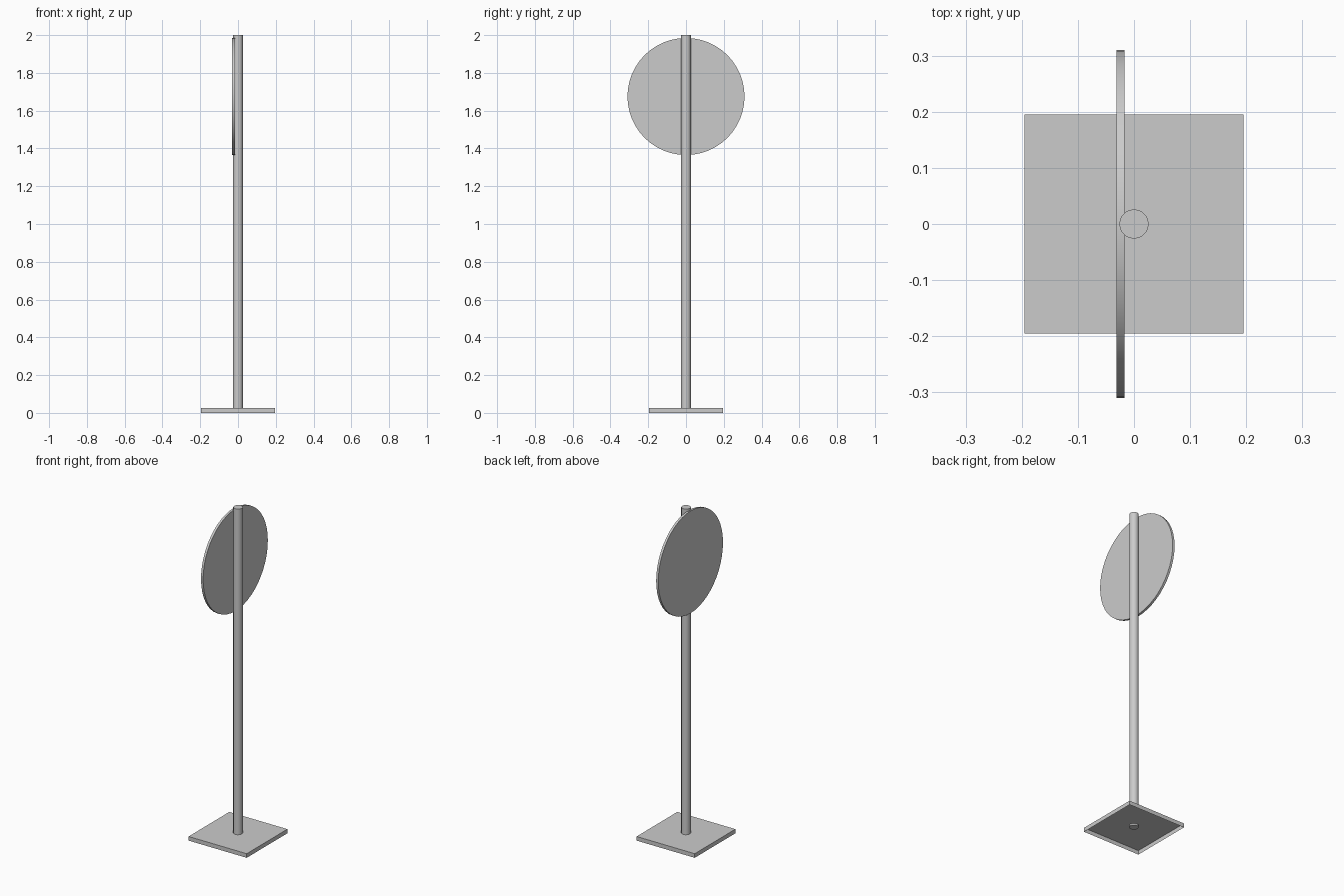
import bpy
import bmesh
import math
from mathutils import Matrix

cube = bpy.data.objects.get("Cube")
if cube:
    bpy.data.objects.remove(cube, do_unlink=True)

# Single plain grey finish
GREY = (0.6, 0.6, 0.6, 1.0)
grey = bpy.data.materials.new("plain grey")
grey.use_nodes = True
grey.diffuse_color = GREY
grey.node_tree.nodes["Principled BSDF"].inputs["Base Color"].default_value = GREY


def add_part(name, bm, smooth=False):
    mesh = bpy.data.meshes.new(name)
    bm.to_mesh(mesh)
    bm.free()
    mesh.materials.append(grey)
    obj = bpy.data.objects.new(name, mesh)
    bpy.context.collection.objects.link(obj)
    if smooth:
        bpy.ops.object.select_all(action="DESELECT")
        obj.select_set(True)
        bpy.context.view_layer.objects.active = obj
        bpy.ops.object.shade_smooth_by_angle(angle=math.radians(40))
    return obj


def add_cylinder(name, radius, depth, sides, location, turn=Matrix()):
    bm = bmesh.new()
    bmesh.ops.create_cone(bm, cap_ends=True, segments=sides, radius1=radius,
                          radius2=radius, depth=depth,
                          matrix=Matrix.Translation(location) @ turn)
    return add_part(name, bm, smooth=True)


# Square foot: a shallow tray turned upside down, open underneath
BASE_WIDTH, BASE_HEIGHT = 0.39, 0.025
bm = bmesh.new()
bmesh.ops.create_cube(bm, size=1, matrix=Matrix.Translation((0, 0, BASE_HEIGHT / 2))
                      @ Matrix.Diagonal((BASE_WIDTH, BASE_WIDTH, BASE_HEIGHT, 1)))
bottom = [f for f in bm.faces if f.normal.z < -0.5]
bmesh.ops.delete(bm, geom=bottom, context="FACES_ONLY")
add_part("base_plate", bm)

# Upright pole, its end just poking through the foot
POLE_BOTTOM, POLE_TOP = 0.015, 2.0
add_cylinder("pole", 0.0265, POLE_TOP - POLE_BOTTOM, 12,
             (0, 0, (POLE_TOP + POLE_BOTTOM) / 2))

# Round sign panel on the right side of the pole
add_cylinder("sign_disc", 0.31, 0.014, 48, (-0.024, 0, 1.675),
             Matrix.Rotation(math.pi / 2, 4, "Y"))
